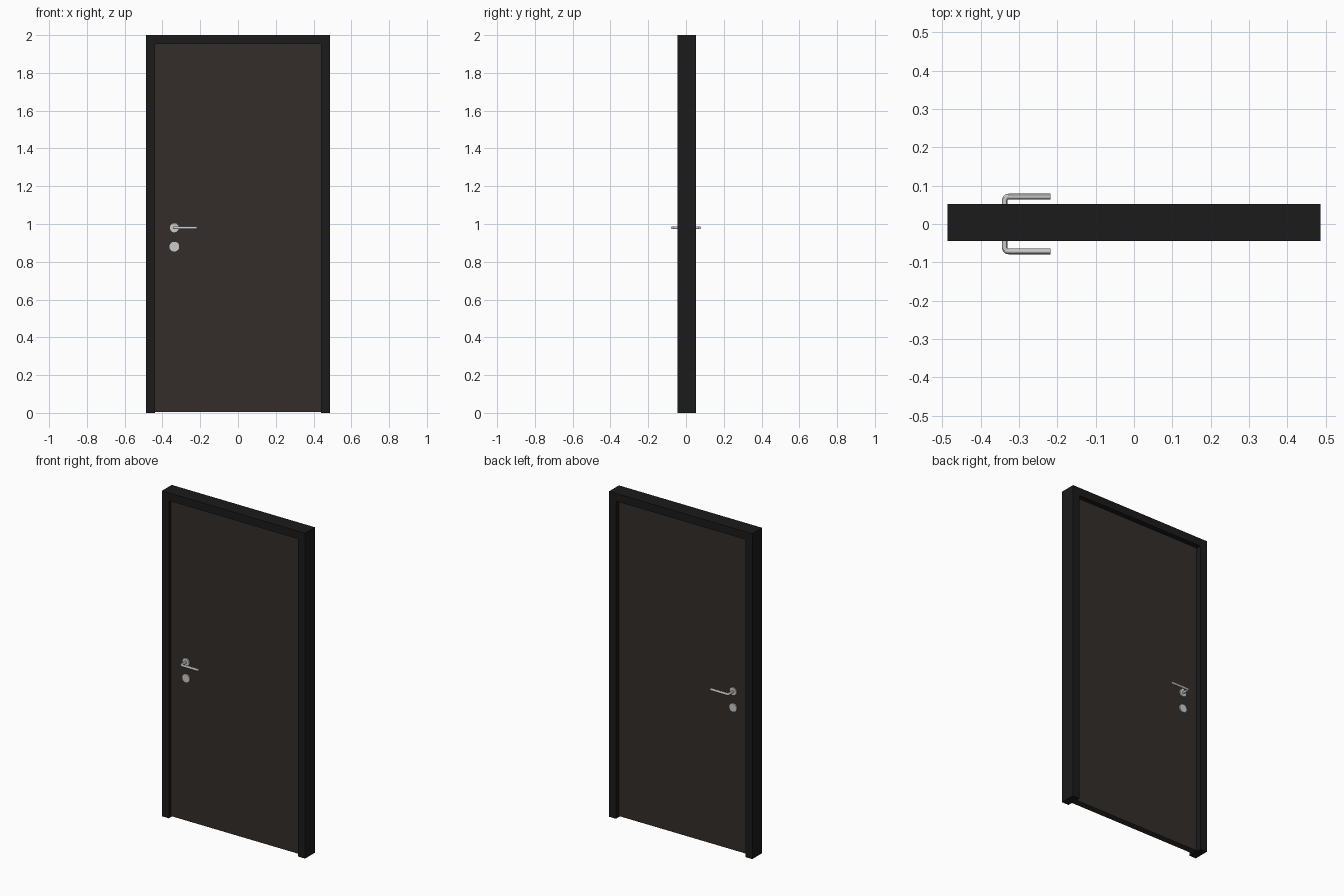
import bpy, bmesh, math

if "Cube" in bpy.data.objects:
    bpy.data.objects.remove(bpy.data.objects["Cube"])

HX, HZ = -0.337, 0.98     # handle axis
DOOR_Y = 0.02             # half thickness of the leaf


def material(name, rgb):
    m = bpy.data.materials.new(name)
    m.diffuse_color = (*rgb, 1)
    m.use_nodes = True
    m.node_tree.nodes["Principled BSDF"].inputs["Base Color"].default_value = m.diffuse_color
    return m


def extruded(name, outline, y0, y1, mat):
    """Extrude an x-z outline from y0 to y1."""
    bm = bmesh.new()
    face = bm.faces.new([bm.verts.new((x, y0, z)) for x, z in outline])
    ext = bmesh.ops.extrude_face_region(bm, geom=[face])
    moved = [g for g in ext["geom"] if isinstance(g, bmesh.types.BMVert)]
    bmesh.ops.translate(bm, verts=moved, vec=(0, y1 - y0, 0))
    bmesh.ops.recalc_face_normals(bm, faces=bm.faces)
    me = bpy.data.meshes.new(name)
    bm.to_mesh(me)
    bm.free()
    me.materials.append(mat)
    ob = bpy.data.objects.new(name, me)
    bpy.context.collection.objects.link(ob)
    return ob


def disc(name, z, radius, side):
    """Round cover plate on one face of the leaf."""
    bpy.ops.mesh.primitive_cylinder_add(
        vertices=32, radius=radius, depth=0.008,
        location=(HX, side * (DOOR_Y + 0.003), z), rotation=(math.pi / 2, 0, 0))
    bpy.context.object.name = name
    bpy.ops.object.shade_smooth_by_angle()


def lever(name, side):
    """Bent round bar: neck out of the leaf, rounded corner, horizontal grip."""
    r, bend, y_bar = 0.0075, 0.010, 0.0715
    pts = [(HX, DOOR_Y - 0.002)]
    for i in range(6):
        a = math.pi / 2 * i / 5
        pts.append((HX + bend * (1 - math.cos(a)), y_bar - bend + bend * math.sin(a)))
    pts.append((-0.218, y_bar))
    cu = bpy.data.curves.new(name, 'CURVE')
    cu.dimensions = '3D'
    cu.bevel_depth = r
    cu.bevel_resolution = 4
    cu.use_fill_caps = True
    sp = cu.splines.new('POLY')
    sp.points.add(len(pts) - 1)
    for p, (x, y) in zip(sp.points, pts):
        p.co = (x, side * y, HZ, 1)
    ob = bpy.data.objects.new(name, cu)
    bpy.context.collection.objects.link(ob)
    bpy.ops.object.select_all(action='DESELECT')
    ob.select_set(True)
    bpy.context.view_layer.objects.active = ob
    bpy.ops.object.convert(target='MESH')
    bpy.ops.object.shade_smooth_by_angle()


black = material("frame_black", (0.011, 0.011, 0.011))
brown = material("leaf_brown", (0.033, 0.027, 0.024))

# Frame: two jambs and a header in one piece
W, I, T = 0.487, 0.44, 1.952
extruded("frame", [(-W, 0), (-W, 2), (W, 2), (W, 0), (I, 0), (I, T), (-I, T), (-I, 0)],
         -0.044, 0.052, black)

# Door leaf
extruded("door_leaf", [(-I, 0.004), (-I, T), (I, T), (I, 0.004)], -DOOR_Y, DOOR_Y, brown)

# Hardware on both faces
for side, label in ((-1, "front"), (1, "back")):
    disc(label + "_handle_rosette", HZ, 0.024, side)
    disc(label + "_lock_cover", 0.88, 0.026, side)
    lever(label + "_lever", side)
